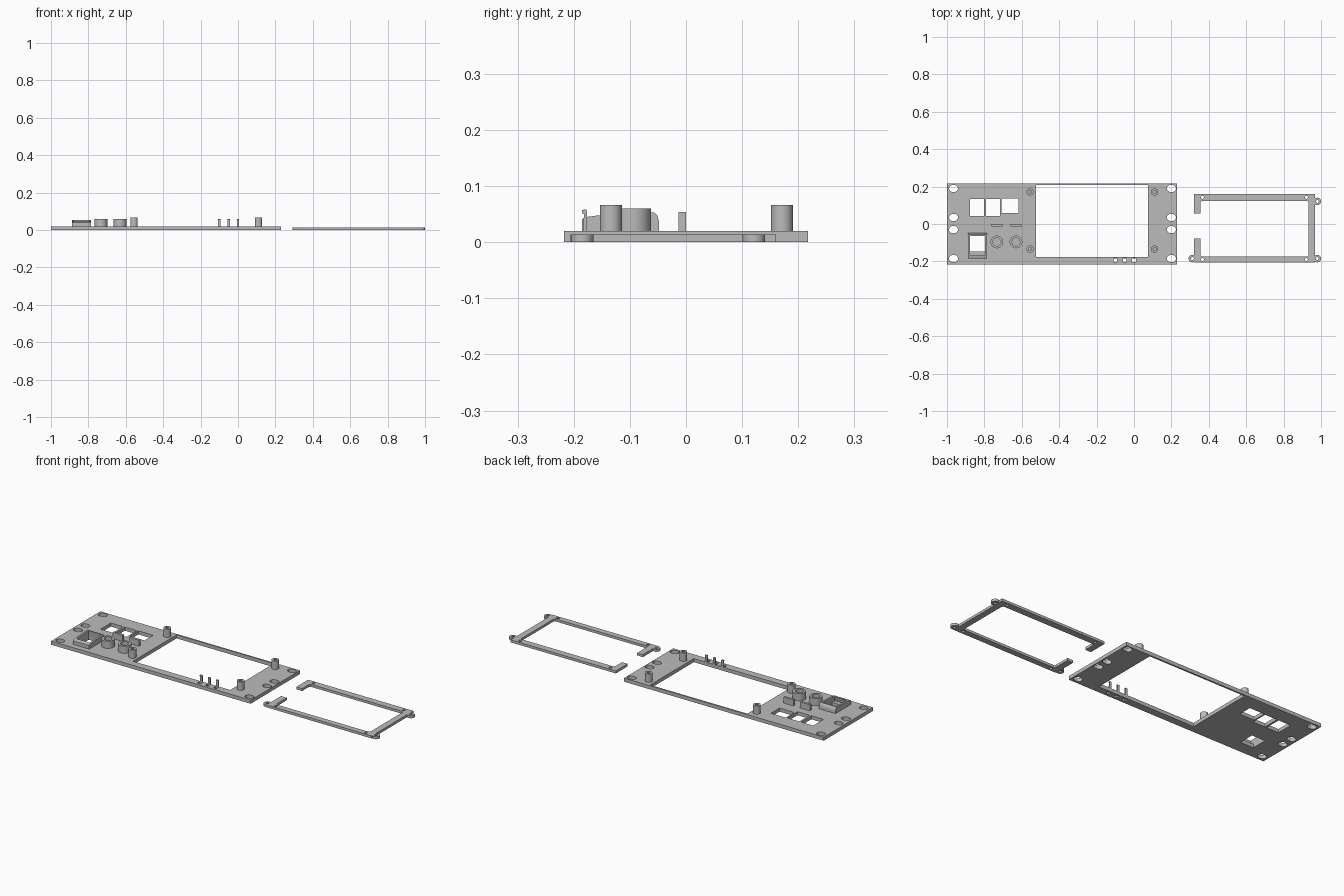
import bpy, bmesh, math
from mathutils import Matrix

if "Cube" in bpy.data.objects:
    bpy.data.objects.remove(bpy.data.objects["Cube"])

grey = bpy.data.materials.new("light grey plastic")
grey.diffuse_color = (0.5, 0.5, 0.5, 1)
grey.use_nodes = True
grey.node_tree.nodes["Principled BSDF"].inputs["Base Color"].default_value = grey.diffuse_color


def rect(x0, x1, y0, y1):
    return [(x0, y0), (x1, y0), (x1, y1), (x0, y1)]


def circle(x, y, r, n=32):
    return [(x + r * math.cos(2 * math.pi * i / n), y + r * math.sin(2 * math.pi * i / n))
            for i in range(n)]


def slot(x, y, w, h, n=12):
    """Rounded-end slot lying along x."""
    r, d = h / 2, (w - h) / 2
    pts = []
    for side, start in ((1, -math.pi / 2), (-1, math.pi / 2)):
        for i in range(n + 1):
            a = start + math.pi * i / n
            pts.append((x + side * d + r * math.cos(a), y + r * math.sin(a)))
    return pts


def plate(name, loops, z0, z1, along_x=False):
    """Extrude an outline with holes from z0 to z1, or a (y, z) profile along x."""
    cu = bpy.data.curves.new(name, 'CURVE')
    cu.dimensions = '2D'
    cu.fill_mode = 'BOTH'
    cu.extrude = (z1 - z0) / 2
    for pts in loops:
        sp = cu.splines.new('POLY')
        sp.points.add(len(pts) - 1)
        for p, (x, y) in zip(sp.points, pts):
            p.co = (x, y, 0, 1)
        sp.use_cyclic_u = True
    tmp = bpy.data.objects.new(name + "_outline", cu)
    bpy.context.collection.objects.link(tmp)
    bpy.context.view_layer.update()
    dg = bpy.context.evaluated_depsgraph_get()
    me = bpy.data.meshes.new_from_object(tmp.evaluated_get(dg))
    bpy.data.objects.remove(tmp)
    me.transform(Matrix.Translation((0, 0, (z0 + z1) / 2)))
    if along_x:
        me.transform(Matrix(((0, 0, 1, 0), (1, 0, 0, 0), (0, 1, 0, 0), (0, 0, 0, 1))))
    bm = bmesh.new()
    bm.from_mesh(me)
    bmesh.ops.remove_doubles(bm, verts=bm.verts, dist=1e-5)
    bmesh.ops.recalc_face_normals(bm, faces=bm.faces)
    bm.to_mesh(me)
    bm.free()
    me.materials.clear()
    me.materials.append(grey)
    ob = bpy.data.objects.new(name, me)
    bpy.context.collection.objects.link(ob)
    bpy.ops.object.select_all(action='DESELECT')
    ob.select_set(True)
    bpy.context.view_layer.objects.active = ob
    bpy.ops.object.shade_smooth_by_angle(angle=math.radians(30))
    return ob


T = 0.02          # panel thickness
F = 0.014         # bracket thickness
PINS = (-0.1, -0.05, 0.0)

# Face panel with screen window, port holes, mounting slots and pin holes
holes = [rect(-0.524, 0.075, -0.176, 0.208),
         rect(-0.877, -0.802, 0.043, 0.134),
         rect(-0.791, -0.717, 0.043, 0.134),
         rect(-0.709, -0.618, 0.060, 0.136),
         rect(-0.878, -0.797, -0.147, -0.06)]
holes += [slot(x, y, 0.048, 0.037) for x in (-0.965, 0.2) for y in (0.19, 0.035, -0.03, -0.185)]
holes += [rect(x - 0.01, x + 0.01, -0.203, -0.184) for x in PINS]
plate("face_panel", [rect(-1, 0.23, -0.217, 0.217)] + holes, 0, T)

# Screw posts around the window
for x in (-0.556, 0.11):
    for y in (0.171, -0.134):
        plate("screw_post", [circle(x, y, 0.0195), circle(x, y, 0.008)], T - 0.001, 0.066)

# Button collars and the locating tabs behind them
for x in (-0.733, -0.631):
    plate("button_collar", [circle(x, -0.096, 0.034), circle(x, -0.096, 0.021)], T - 0.001, 0.06)
    plate("locating_tab", [rect(x - 0.03, x + 0.03, -0.013, 0)], T - 0.001, 0.054)

# Snap pins with hooked tips on the window edge
for x in PINS:
    hook = [(-0.183, T - 0.001), (-0.176, T - 0.001), (-0.176, 0.056), (-0.179, 0.059),
            (-0.185, 0.057), (-0.185, 0.052), (-0.182, 0.050)]
    plate("snap_pin", [hook], x - 0.0065, x + 0.0065, True)

# Socket housing: two side walls, a lower front sill and a rounded back wall
side = [(-0.185, T - 0.001), (-0.048, T - 0.001), (-0.048, 0.036), (-0.051, 0.047),
        (-0.057, 0.053), (-0.068, 0.053), (-0.155, 0.048), (-0.178, 0.045), (-0.185, 0.041)]
for x in (-0.888, -0.797):
    plate("socket_side", [side], x, x + 0.010, True)
front = [(-0.185, T - 0.001), (-0.172, T - 0.001), (-0.165, 0.046), (-0.178, 0.045), (-0.185, 0.041)]
back = [(-0.06, T - 0.001), (-0.048, T - 0.001), (-0.048, 0.036), (-0.051, 0.047),
        (-0.057, 0.053), (-0.064, 0.053)]
plate("socket_front", [front], -0.879, -0.796, True)
plate("socket_back", [back], -0.879, -0.796, True)

# Open bracket frame with chamfered inner corners and screw holes
outline = [(0.32, 0.056), (0.32, 0.16), (0.968, 0.16), (0.968, -0.206), (0.32, -0.206),
           (0.32, -0.078), (0.355, -0.078), (0.355, -0.166), (0.362, -0.174), (0.926, -0.174),
           (0.933, -0.166), (0.933, 0.115), (0.926, 0.123), (0.362, 0.123), (0.355, 0.115),
           (0.355, 0.056)]
screws = [circle(x, y, 0.008, 20) for x in (0.366, 0.922) for y in (0.142, -0.19)]
plate("bracket_frame", [outline] + screws, 0, F)

# Screw ears on the bracket corners
for x, y in ((0.98, 0.121), (0.98, -0.185), (0.312, -0.185)):
    plate("bracket_ear", [circle(x, y, 0.02), circle(x, y, 0.008, 20)], 0, F)
